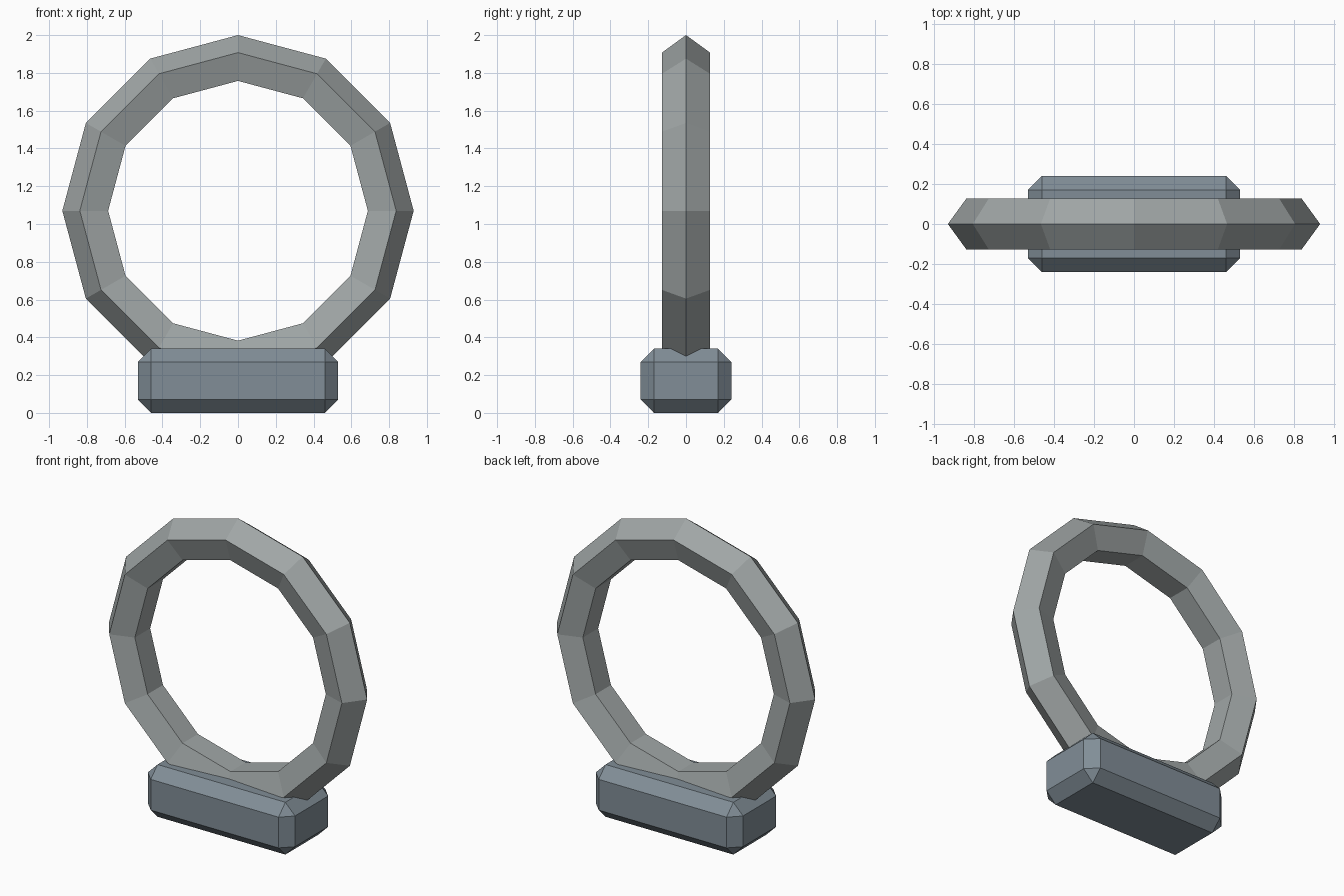
import bpy
from math import pi

if "Cube" in bpy.data.objects:
    bpy.data.objects.remove(bpy.data.objects["Cube"])


def paint(obj, name, color):
    mat = bpy.data.materials.new(name)
    mat.diffuse_color = (*color, 1)
    mat.use_nodes = True
    mat.node_tree.nodes["Principled BSDF"].inputs["Base Color"].default_value = mat.diffuse_color
    obj.data.materials.append(mat)


# Upright ring: 12 segments with a five-sided section, sunk into the base
bpy.ops.mesh.primitive_torus_add(
    major_segments=12, minor_segments=5, major_radius=0.796,
    minor_radius=0.134, location=(0, 0, 1.07), rotation=(pi / 2, 0, 0))
ring = bpy.context.object
ring.name = "ring"
bpy.ops.object.transform_apply(location=False, rotation=True, scale=True)
bpy.ops.object.shade_flat()
paint(ring, "ring_grey", (0.35, 0.38, 0.38))

# Chamfered base block
bpy.ops.mesh.primitive_cube_add(size=1, location=(0, 0, 0.17))
base = bpy.context.object
base.name = "base_block"
base.scale = (1.06, 0.48, 0.34)
bpy.ops.object.transform_apply(location=False, rotation=False, scale=True)
bevel = base.modifiers.new("chamfer", 'BEVEL')
bevel.width = 0.07
bevel.segments = 1
paint(base, "base_blue_grey", (0.22, 0.27, 0.31))
